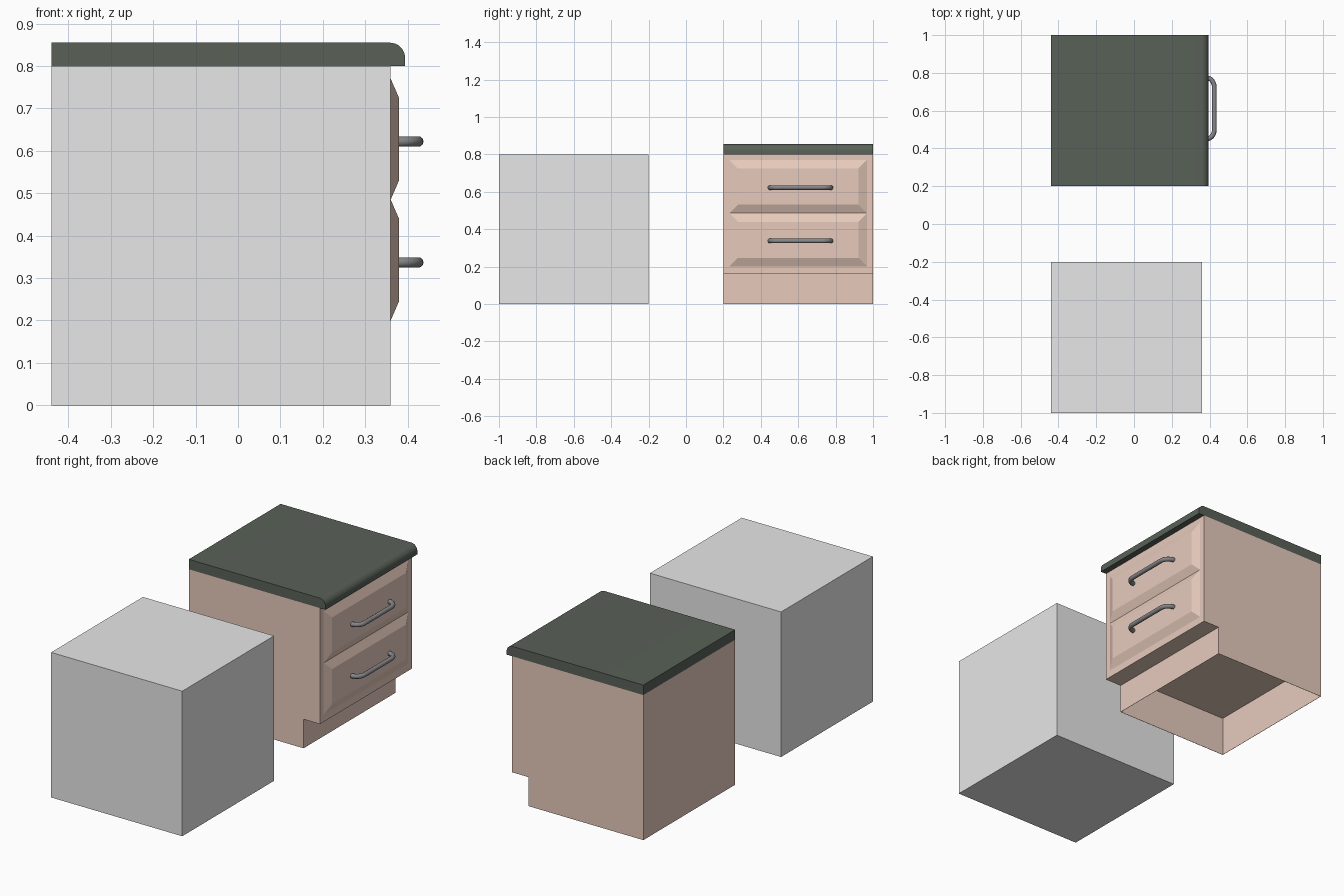
import bpy, bmesh, math

default = bpy.data.objects.get("Cube")
if default:
    bpy.data.objects.remove(default, do_unlink=True)


def make_material(name, rgb):
    mat = bpy.data.materials.new(name)
    mat.use_nodes = True
    mat.diffuse_color = (*rgb, 1)
    mat.node_tree.nodes["Principled BSDF"].inputs["Base Color"].default_value = (*rgb, 1)
    return mat


LIGHT_GREY = make_material("light_grey", (0.8, 0.8, 0.8))
BEIGE = make_material("beige_wood", (0.81, 0.60, 0.51))
GREEN = make_material("dark_green_stone", (0.10, 0.12, 0.097))
METAL = make_material("handle_metal", (0.24, 0.24, 0.25))

BACK, FRONT = -0.44, 0.36      # cabinet depth runs along x, drawers face +x
SIDE_A, SIDE_B = 0.2, 1.0      # cabinet width along y
HEIGHT = 0.8


def finish(name, bm, mat):
    mesh = bpy.data.meshes.new(name)
    bm.to_mesh(mesh)
    bm.free()
    mesh.materials.append(mat)
    obj = bpy.data.objects.new(name, mesh)
    bpy.context.collection.objects.link(obj)
    return obj


def prism(profile, y0, y1):
    """Extrude an (x, z) profile from y0 to y1."""
    bm = bmesh.new()
    face = bm.faces.new([bm.verts.new((x, y0, z)) for x, z in profile])
    geom = bmesh.ops.extrude_face_region(bm, geom=[face])["geom"]
    moved = [g for g in geom if isinstance(g, bmesh.types.BMVert)]
    bmesh.ops.translate(bm, verts=moved, vec=(0, y1 - y0, 0))
    bmesh.ops.recalc_face_normals(bm, faces=bm.faces)
    return bm


# Plain block
block = prism([(BACK, 0), (FRONT, 0), (FRONT, HEIGHT), (BACK, HEIGHT)], -SIDE_B, -SIDE_A)
finish("grey_block", block, LIGHT_GREY)

# Cabinet body with a toe kick and a hollow underside
KICK_X, KICK_Z = 0.26, 0.16
body = prism([(BACK, 0), (KICK_X, 0), (KICK_X, KICK_Z), (FRONT, KICK_Z),
              (FRONT, HEIGHT), (BACK, HEIGHT)], SIDE_A, SIDE_B)
base = [f for f in body.faces if f.calc_center_median().z < 0.001]
bmesh.ops.inset_individual(body, faces=base, thickness=0.002)
hollow = bmesh.ops.extrude_discrete_faces(body, faces=[])["faces"]
geom = bmesh.ops.extrude_face_region(body, geom=base)["geom"]
roof = [g for g in geom if isinstance(g, bmesh.types.BMVert)]
bmesh.ops.translate(body, verts=roof, vec=(0, 0, 0.22))
bmesh.ops.delete(body, geom=[f for f in base if f.is_valid], context="FACES")
bmesh.ops.recalc_face_normals(body, faces=body.faces)
finish("cabinet_body", body, BEIGE)

# Worktop with a rounded front edge
R, TOP, EDGE = 0.036, 0.855, 0.394
arc = [(EDGE - R + R * math.sin(a), TOP - R + R * math.cos(a))
       for a in (math.pi / 2 * i / 8 for i in range(9))]
worktop = finish("worktop", prism([(BACK, TOP)] + arc + [(EDGE, HEIGHT), (BACK, HEIGHT)],
                                  SIDE_A, SIDE_B), GREEN)
bpy.context.view_layer.objects.active = worktop
worktop.select_set(True)
bpy.ops.object.shade_smooth_by_angle(angle=math.radians(30))
worktop.select_set(False)


def drawer(name, z0, z1):
    """Raised panel with sloping borders."""
    bm = bmesh.new()
    y0, y1 = 0.232, 0.968
    face = bm.faces.new([bm.verts.new((FRONT, y, z))
                         for y, z in ((y0, z0), (y1, z0), (y1, z1), (y0, z1))])
    face.normal_update()
    bmesh.ops.inset_individual(bm, faces=[face], thickness=0.065)
    for v in face.verts:
        v.co.x = 0.38
    finish(name + "_drawer_front", bm, BEIGE)


def handle(name, z):
    """Bent tube handle."""
    curve = bpy.data.curves.new(name + "_handle", "CURVE")
    curve.dimensions = "3D"
    curve.bevel_depth = 0.0125
    curve.bevel_resolution = 3
    curve.resolution_u = 8
    curve.use_fill_caps = True
    mid, half, bend = 0.612, 0.163, 0.05
    x0, x1 = 0.378, 0.425
    spline = curve.splines.new("BEZIER")
    spline.bezier_points.add(3)
    path = [(x0, -half, 1, 0), (x1, bend - half, 0, 1),
            (x1, half - bend, 0, 1), (x0, half, -1, 0)]
    for p, (x, y, dx, dy) in zip(spline.bezier_points, path):
        p.handle_left_type = p.handle_right_type = "FREE"
        p.co = (x, mid + y, z)
        reach = 0.028
        p.handle_left = (x - dx * reach, mid + y - dy * reach, z)
        p.handle_right = (x + dx * reach, mid + y + dy * reach, z)
    curve.materials.append(METAL)
    obj = bpy.data.objects.new(name + "_handle", curve)
    bpy.context.collection.objects.link(obj)


for name, z0 in (("lower", 0.2), ("upper", 0.485)):
    drawer(name, z0, z0 + 0.285)
    handle(name, z0 + 0.137)
